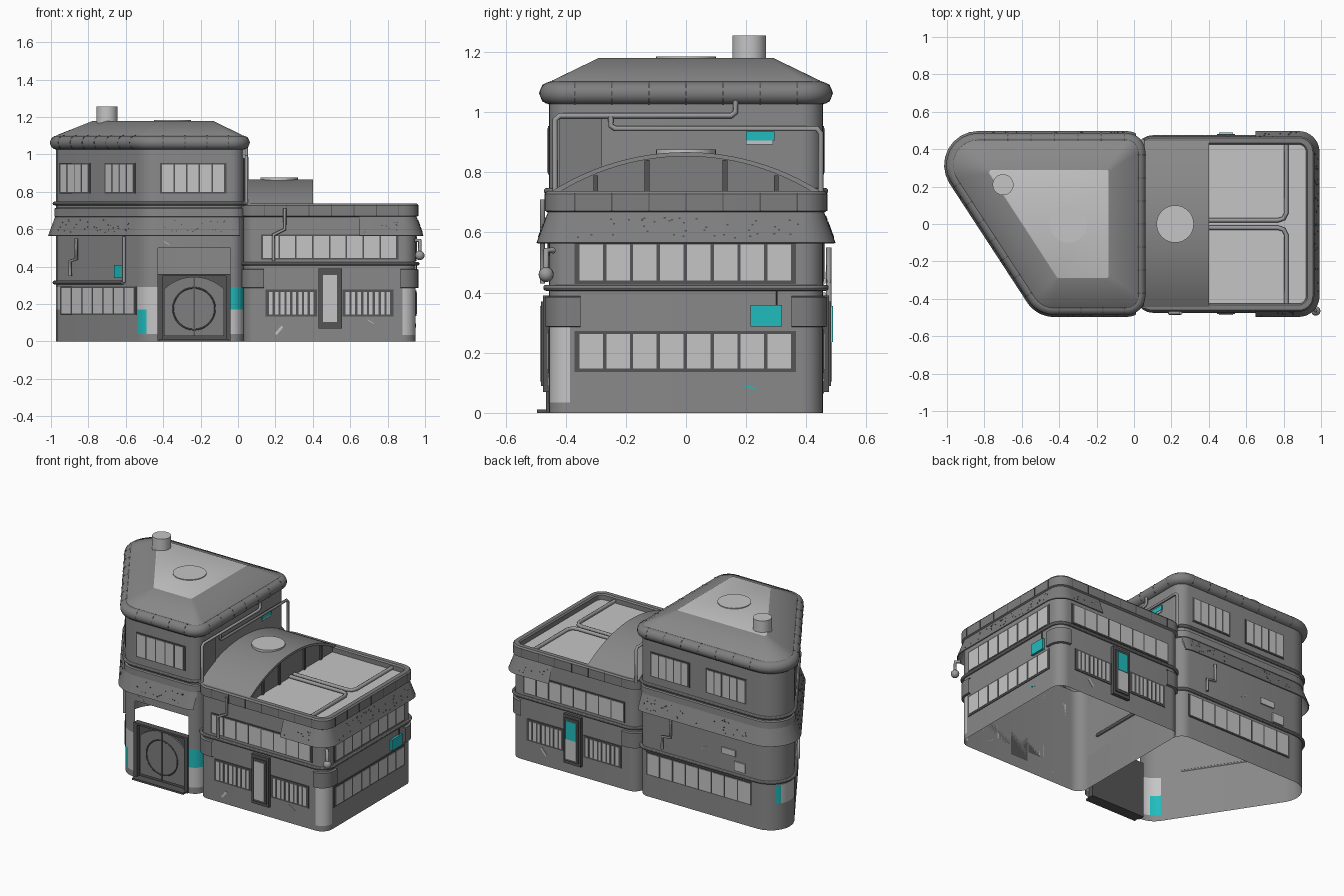
import bpy, bmesh, math, random
from mathutils import Vector, Matrix

if "Cube" in bpy.data.objects:
    bpy.data.objects.remove(bpy.data.objects["Cube"])
random.seed(4)

def material(name, c):
    m = bpy.data.materials.new(name)
    m.diffuse_color = (*c, 1)
    m.use_nodes = True
    m.node_tree.nodes["Principled BSDF"].inputs["Base Color"].default_value = m.diffuse_color
    return m

WALL = material("wall grey", (0.25, 0.25, 0.25))
TRIM = material("trim grey", (0.21, 0.21, 0.21))
LIGHT = material("light grey", (0.56, 0.56, 0.56))
PIPE = material("pipe grey", (0.33, 0.33, 0.33))
DARK = material("dark grey", (0.09, 0.09, 0.09))
TEAL = material("teal", (0.015, 0.5, 0.51))

def finish(name, bm, mats, angle=35):
    me = bpy.data.meshes.new(name)
    bm.to_mesh(me)
    bm.free()
    for m in mats:
        me.materials.append(m)
    for p in me.polygons:
        p.use_smooth = True
    me.set_sharp_from_angle(angle=math.radians(angle))
    ob = bpy.data.objects.new(name, me)
    bpy.context.collection.objects.link(ob)
    return ob

# ---- footprints: corner x, y, radius (counter-clockwise)
TOWER = [(-0.498, -0.455, 0.13), (0.03, -0.455, 0.07), (0.03, 0.455, 0.07), (-1.092, 0.455, 0.14)]
BLOCK = [(0.03, -0.455, 0.07), (0.95, -0.455, 0.07), (0.95, 0.455, 0.07), (0.03, 0.455, 0.07)]

def loop(corners, off, k=8):
    """Rounded footprint, grown outward by off."""
    pts = [Vector(c[:2]) for c in corners]
    n = len(pts)
    nor = []
    for i in range(n):
        d = (pts[(i + 1) % n] - pts[i]).normalized()
        nor.append(Vector((d.y, -d.x)))
    out = []
    for i in range(n):
        a, b = nor[i - 1], nor[i]
        miter = (a + b) / (1 + a.dot(b))
        r = max(corners[i][2] + off, 0.015)
        centre = pts[i] + miter * (off - r)
        a0 = math.atan2(a.y, a.x)
        turn = (math.atan2(b.y, b.x) - a0) % (2 * math.pi)
        for s in range(k + 1):
            t = a0 + turn * s / k
            out.append(centre + Vector((math.cos(t), math.sin(t))) * r)
    return out

def sweep(name, corners, profile, mats, rule=None, cuts=(), keep=None, cap=None):
    """Carry a profile of (offset, z) around a footprint; optional cuts, removal and top cap."""
    bm = bmesh.new()
    rings = [[bm.verts.new((p.x, p.y, z)) for p in loop(corners, off)] for off, z in profile]
    n = len(rings[0])
    for lo, hi in zip(rings, rings[1:]):
        for j in range(n):
            bm.faces.new((lo[j], lo[(j + 1) % n], hi[(j + 1) % n], hi[j]))
    for axis, v in cuts:
        no = Vector((axis == 'x', axis == 'y', 0))
        bmesh.ops.bisect_plane(bm, geom=bm.verts[:] + bm.edges[:] + bm.faces[:], plane_co=no * v, plane_no=no)
    if keep:
        bad = [f for f in bm.faces if not keep(f.calc_center_median())]
        bmesh.ops.delete(bm, geom=bad, context='FACES')
    if rule:
        for f in bm.faces:
            f.material_index = rule(f.calc_center_median())
    if cap is not None:
        bm.faces.new(rings[-1]).material_index = cap
    return finish(name, bm, mats)

def tube(off, z, r, n=10):
    return [(off + r * math.sin(-math.pi / 2 * 2 + 2 * math.pi * i / n + math.pi),
             z - r * math.cos(2 * math.pi * i / n)) for i in range(n + 1)]

# ---- wall planes: origin, along, outward
def plane(o, u, n):
    return Vector((*o, 0)), Vector((*u, 0)).normalized(), Vector((*n, 0)).normalized()
FRONT = plane((0, -0.455), (1, 0), (0, -1))
BACK = plane((0, 0.455), (1, 0), (0, 1))
RIGHT = plane((0.95, 0), (0, 1), (1, 0))
TSIDE = plane((0.03, 0), (0, 1), (1, 0))
SLANT = plane((-0.498, -0.455), (-0.547, 0.837), (-0.837, -0.547))
GABLE = plane((0.4, 0), (0, 1), (1, 0))

def at(w, u, z, d=0.0):
    return w[0] + w[1] * u + w[2] * d + Vector((0, 0, z))

def rect(u0, u1, z0, z1, d0=0.0, d1=0.008):
    return [(u0, z0), (u1, z0), (u1, z1), (u0, z1)], d0, d1

def plates(name, w, items, mat):
    """Extruded outlines standing on a wall plane."""
    bm = bmesh.new()
    for pts, d0, d1 in items:
        a = [bm.verts.new(at(w, u, z, d0)) for u, z in pts]
        b = [bm.verts.new(at(w, u, z, d1)) for u, z in pts]
        bm.faces.new(a)
        bm.faces.new(b)
        for i in range(len(pts)):
            j = (i + 1) % len(pts)
            bm.faces.new((a[i], a[j], b[j], b[i]))
    bmesh.ops.recalc_face_normals(bm, faces=bm.faces)
    return finish(name, bm, [mat])

def window(name, w, u0, u1, z0, z1, n, gap=0.008):
    plates(name + "_frame", w, [rect(u0 - gap, u1 + gap, z0 - gap, z1 + gap, 0, 0.004)], DARK)
    s = (u1 - u0) / n
    plates(name + "_panes", w, [rect(u0 + i * s + gap / 2, u0 + (i + 1) * s - gap / 2, z0, z1, 0, 0.007)
                                for i in range(n)], LIGHT)

def pipe(name, pts, r=0.009, mat=PIPE):
    cu = bpy.data.curves.new(name, 'CURVE')
    cu.dimensions = '3D'
    cu.bevel_depth, cu.bevel_resolution, cu.use_fill_caps = r, 2, True
    sp = cu.splines.new('POLY')
    sp.points.add(len(pts) - 1)
    for p, q in zip(sp.points, pts):
        p.co = (*q, 1)
    cu.materials.append(mat)
    bpy.context.collection.objects.link(bpy.data.objects.new(name, cu))

def drum(name, x, y, z0, z1, r, mat):
    bm = bmesh.new()
    bmesh.ops.create_cone(bm, cap_ends=True, segments=32, radius1=r, radius2=r, depth=z1 - z0,
                          matrix=Matrix.Translation((x, y, (z0 + z1) / 2)))
    finish(name, bm, [mat])

# ---- tower shell, open below and above the door
def tower_paint(c):
    if not 0.04 < c.z < 0.29:
        return 0
    high = c.z > 0.17
    if c.y < -0.36 and -0.55 < c.x < -0.43:
        return 2 if c.x < -0.495 and not high else 1
    if c.y < -0.38 and c.x > -0.04:
        return 2 if high else 1
    if c.x < -0.93 and c.y > 0.25 and high:
        return 2 if c.y > 0.38 else 1
    return 0
sweep("tower_walls", TOWER, [(0, z) for z in (0, 0.04, 0.17, 0.29, 0.5, 1.04)], [WALL, LIGHT, TEAL], tower_paint,
      keep=lambda c: not (c.y < -0.454 and -0.4 < c.x < -0.1 and c.z < 0.5))
sweep("tower_roof", TOWER, [(0.0, 1.095), (-0.01, 1.105), (-0.165, 1.18)], [WALL, LIGHT], cap=1)
sweep("tower_roof_roll", TOWER, tube(-0.006, 1.063, 0.038, 14), [TRIM])
sweep("tower_upper_belt", TOWER, tube(0.008, 0.738, 0.01), [PIPE])
sweep("tower_belt_band", TOWER, [(0, 0.665), (0.008, 0.668), (0.008, 0.71), (0, 0.715)], [WALL])
sweep("tower_lower_pipe", TOWER, tube(0.008, 0.315, 0.01), [PIPE], cuts=[('y', -0.29)], keep=lambda c: c.y > -0.29)
AWNING = [(0.0, 0.656), (0.036, 0.563), (0.042, 0.566), (0.004, 0.668)]
sweep("tower_awning", TOWER, AWNING, [TRIM], cuts=[('x', 0.01)], keep=lambda c: c.x < 0.01)
drum("tower_roof_hatch", -0.35, 0.0, 1.17, 1.185, 0.1, LIGHT)
drum("chimney", -0.7, 0.21, 1.1, 1.255, 0.056, LIGHT)
drum("chimney_collar", -0.7, 0.21, 1.1, 1.165, 0.062, TRIM)

# ---- lower block shell
sweep("block_walls", BLOCK, [(0, z) for z in (0, 0.035, 0.285, 0.67)], [WALL, LIGHT],
      lambda c: int(c.x > 0.88 and c.y < -0.385 and 0.035 < c.z < 0.285))
sweep("block_parapet", BLOCK, [(0, 0.665), (0.014, 0.672), (0.014, 0.728), (0.006, 0.738), (-0.022, 0.738),
                               (-0.03, 0.73), (-0.03, 0.7)], [TRIM, LIGHT], cap=1)
sweep("block_belt", BLOCK, tube(0.01, 0.416, 0.01), [PIPE])
sweep("block_awning", BLOCK, AWNING, [TRIM], cuts=[('x', 0.65)], keep=lambda c: c.x > 0.65)
sweep("corner_collars", BLOCK, [(0, 0.285), (0.014, 0.288), (0.014, 0.385), (0, 0.388)], [TRIM],
      cuts=[('x', 0.14), ('x', 0.87), ('y', 0.35), ('y', -0.35)],
      keep=lambda c: abs(c.y) > 0.35 and (c.x < 0.14 or c.x > 0.87))

# ---- arched roof over the block
def arc(half, base, rise, n=24):
    r = (half * half + rise * rise) / (2 * rise)
    a = math.asin(half / r)
    return [(r * math.sin(a - 2 * a * i / n), base + rise - r + r * math.cos(a - 2 * a * i / n)) for i in range(n + 1)]
outer, inner = arc(0.45, 0.735, 0.132), arc(0.435, 0.725, 0.128)
plates("arched_roof", GABLE, [(outer + inner[::-1], -0.37, 0.0)], WALL)
plates("arch_gable", GABLE, [(inner + [(-0.435, 0.7), (0.435, 0.7)], -0.03, -0.015)], TRIM)
plates("arch_mullions", GABLE, [rect(u - 0.008, u + 0.008, 0.7, z, -0.02, -0.005)
                                for u, z in ((-0.3, 0.79), (-0.13, 0.84), (0.13, 0.84), (0.3, 0.79))], DARK)
drum("arch_hatch", 0.22, 0.0, 0.85, 0.876, 0.1, LIGHT)
for s, side in ((1, "back"), (-1, "front")):
    pipe("roof_pipe_" + side, [(0.39, s * 0.02, 0.712), (0.77, s * 0.02, 0.712), (0.8, s * 0.03, 0.712),
                               (0.815, s * 0.06, 0.712), (0.815, s * 0.43, 0.712)], 0.012)

# ---- windows
for i, (w, u0, u1, n) in enumerate([(SLANT, 0.1, 0.38, 4), (SLANT, 0.54, 0.82, 4), (FRONT, -0.41, -0.07, 5),
                                    (BACK, -0.34, -0.07, 5), (BACK, -0.75, -0.47, 5)]):
    window("tower_window_%d" % i, w, u0, u1, 0.8, 0.945, n)
window("tower_low_window_slant", SLANT, 0.09, 0.81, 0.15, 0.285, 7)
window("tower_low_window_back", BACK, -0.79, -0.04, 0.15, 0.285, 8)
window("side_upper_window", RIGHT, -0.36, 0.355, 0.44, 0.56, 8, 0.011)
window("side_lower_window", RIGHT, -0.36, 0.355, 0.147, 0.262, 8, 0.011)
for w, side in ((FRONT, "front"), (BACK, "back")):
    window("block_upper_" + side, w, 0.13, 0.85, 0.445, 0.563, 8)
    window("barred_left_" + side, w, 0.16, 0.41, 0.145, 0.265, 8, 0.012)
    window("barred_right_" + side, w, 0.57, 0.82, 0.145, 0.265, 8, 0.012)
    plates("light_box_" + side, w, [rect(0.43, 0.555, 0.07, 0.39, 0, 0.02), rect(0.445, 0.54, 0.09, 0.37, 0.02, 0.027)], DARK)
    plates("light_box_pane_" + side, w, [rect(0.455, 0.53, 0.105, 0.355, 0.02, 0.031)], LIGHT)
plates("light_box_teal_pane", BACK, [rect(0.455, 0.53, 0.235, 0.355, 0.03, 0.034)], TEAL)

# ---- entrance
plates("door_surround", FRONT, [rect(-0.43, -0.04, 0, 0.355, -0.03, -0.015), rect(-0.43, -0.405, 0, 0.36, -0.03, 0.01),
                                rect(-0.065, -0.04, 0, 0.36, -0.03, 0.01), rect(-0.43, -0.04, 0.35, 0.362, -0.03, 0.01)], DARK)
leaf = [(-0.235 + u, z) for u, z in arc(0.16, 0.28, 0.065, 16)] + [(-0.395, 0.03), (-0.075, 0.03)]
plates("door_leaves", FRONT, [(leaf, -0.02, -0.005)], TRIM)
plates("door_seam", FRONT, [rect(-0.239, -0.231, 0.03, 0.34, -0.01, 0.0)], DARK)
pipe("door_ring", [at(FRONT, -0.235 + 0.112 * math.cos(t), 0.175 + 0.112 * math.sin(t), -0.005)
                   for t in [math.pi * i / 16 for i in range(33)]], 0.004, DARK)
plates("door_step", FRONT, [rect(-0.42, -0.05, 0, 0.012, -0.02, 0.04)], DARK)

# ---- joints in the roof edges and specks on the awnings
for w, side, u0, u1 in ((FRONT, "front", -0.4, -0.05), (BACK, "back", -0.8, -0.05), (SLANT, "slant", 0.1, 0.8),
                        (TSIDE, "right", -0.37, 0.37)):
    n = round((u1 - u0) / 0.12)
    for i in range(n + 1):
        u = u0 + (u1 - u0) * i / n
        pipe("roll_joint_%s_%d" % (side, i), [at(w, u - 0.003, 1.063, -0.006), at(w, u + 0.003, 1.063, -0.006)], 0.04, DARK)
for w, side, u0, u1 in ((FRONT, "front", 0.14, 0.86), (BACK, "back", 0.14, 0.86), (RIGHT, "right", -0.37, 0.37)):
    plates("parapet_joints_" + side, w, [rect(u0 + (u1 - u0) * i / 6 - 0.002, u0 + (u1 - u0) * i / 6 + 0.002,
                                              0.672, 0.73, 0, 0.016) for i in range(7)], DARK)
for w, side, u0, u1 in ((FRONT, "door", -0.42, -0.05), (SLANT, "slant", 0.1, 0.8), (BACK, "tower_back", -0.8, -0.03),
                        (FRONT, "front", 0.67, 0.87), (BACK, "back", 0.67, 0.87), (RIGHT, "right", -0.38, 0.38)):
    specks = []
    for i in range(int((u1 - u0) * 50)):
        u, z = random.uniform(u0, u1), random.uniform(0.58, 0.65)
        d = 0.004 + 0.038 * (0.668 - z) / 0.102
        specks.append(rect(u, u + 0.007, z, z + 0.005, d - 0.004, d + 0.001))
    plates("awning_specks_" + side, w, specks, DARK)

# ---- pipes and lamp
pipe("tower_side_pipe_high", [at(TSIDE, u, z, 0.015) for u, z in ((-0.435, 0.72), (-0.435, 0.975), (-0.42, 0.988),
                                                                  (0.15, 0.988), (0.165, 1.0), (0.165, 1.04))])
pipe("tower_side_pipe_low", [at(TSIDE, u, z, 0.017) for u, z in ((-0.25, 0.985), (-0.25, 0.955), (-0.235, 0.945),
                                                                 (0.435, 0.945), (0.448, 0.93), (0.448, 0.72))])
pipe("slant_corner_pipe", [at(SLANT, 0.19, z, 0.01) for z in (0.315, 0.56)])
for w, u, side in ((SLANT, 0.64, "slant"), (BACK, -0.22, "back")):
    pipe("wall_pipe_" + side, [at(w, u, 0.55, 0.02), at(w, u, 0.44, 0.02), at(w, u + 0.06, 0.43, 0.02), at(w, u + 0.06, 0.35, 0.02)])
pipe("block_front_pipe", [at(FRONT, u, z, 0.022) for u, z in ((0.25, 0.71), (0.25, 0.6), (0.19, 0.57), (0.19, 0.43))])
pipe("lamp_arm", [(0.95, -0.44, 0.54), (0.972, -0.465, 0.54), (0.972, -0.465, 0.46)], 0.01)
bm = bmesh.new()
bmesh.ops.create_uvsphere(bm, u_segments=16, v_segments=10, radius=0.025, matrix=Matrix.Translation((0.972, -0.465, 0.46)))
finish("lamp_globe", bm, [PIPE])

# ---- panels, signs and worn paint patches
plates("tower_side_panel", TSIDE, [rect(-0.42, -0.28, 0.74, 0.98, 0, 0.005)], TRIM)
plates("side_sign", RIGHT, [rect(0.215, 0.32, 0.287, 0.358, 0, 0.015)], TEAL)
pipe("sign_cable", [at(RIGHT, 0.302, z, 0.005) for z in (0.35, 0.415)], 0.003, DARK)
plates("tower_side_sign", TSIDE, [rect(0.2, 0.295, 0.905, 0.935)], TEAL)
plates("tower_side_sign_base", TSIDE, [rect(0.2, 0.29, 0.893, 0.907, 0, 0.006)], LIGHT)
plates("slant_sign", SLANT, [rect(0.205, 0.29, 0.34, 0.41)], TEAL)
plates("back_panels", BACK, [rect(-0.68, -0.58, 0.43, 0.47), rect(-0.75, -0.67, 0.34, 0.4)], LIGHT)

def patch(u, z, s):
    return [(u - 0.022, z - s * 0.015), (u - 0.012, z - s * 0.015 - 0.01), (u + 0.022, z + s * 0.015), (u + 0.012, z + s * 0.015 + 0.01)], 0, 0.003
plates("front_patches", FRONT, [patch(0.22, 0.06, 1), patch(0.71, 0.105, -1), patch(-0.38, 0.525, -1)], LIGHT)
plates("back_patches", BACK, [patch(0.71, 0.09, 1), patch(-0.45, 0.43, -1)], LIGHT)
plates("side_patch", RIGHT, [patch(0.213, 0.085, -0.7)], TEAL)
